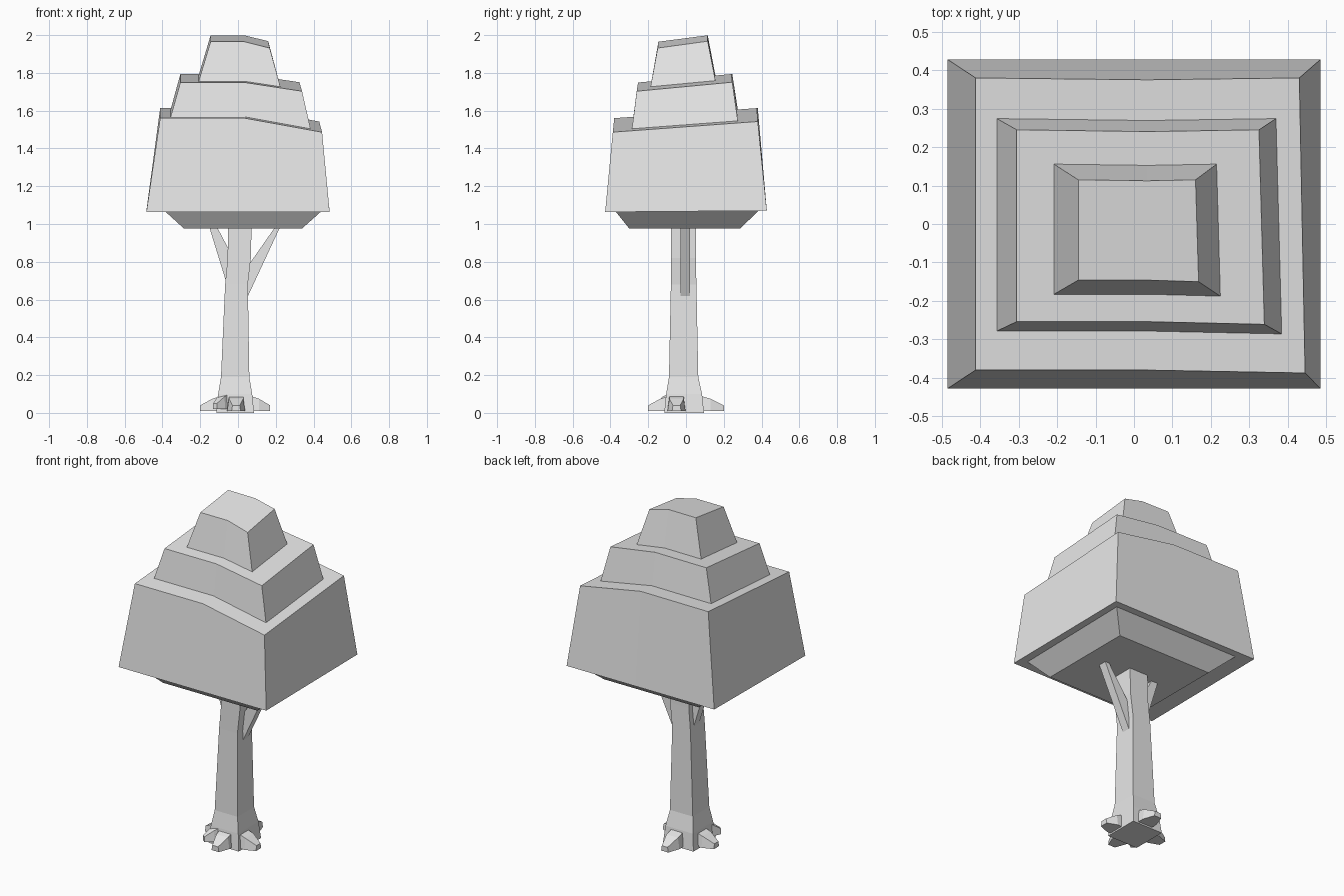
import bpy, bmesh, math
from mathutils import Matrix, Vector

cube = bpy.data.objects.get("Cube")
if cube:
    bpy.data.objects.remove(cube, do_unlink=True)

grey = bpy.data.materials.new("plain_grey")
grey.use_nodes = True
grey.diffuse_color = (0.8, 0.8, 0.8, 1)
grey.node_tree.nodes["Principled BSDF"].inputs["Base Color"].default_value = (0.8, 0.8, 0.8, 1)


def loft(name, rings, matrix=Matrix()):
    """Join rings of points with flat sides and cap both ends."""
    bm = bmesh.new()
    loops = [[bm.verts.new(matrix @ Vector(p)) for p in ring] for ring in rings]
    for low, high in zip(loops, loops[1:]):
        n = len(low)
        for i in range(n):
            j = (i + 1) % n
            bm.faces.new((low[i], low[j], high[j], high[i]))
    bm.faces.new(loops[0][::-1])
    bm.faces.new(loops[-1])
    bmesh.ops.recalc_face_normals(bm, faces=bm.faces[:])
    mesh = bpy.data.meshes.new(name)
    bm.to_mesh(mesh)
    bm.free()
    mesh.materials.append(grey)
    obj = bpy.data.objects.new(name, mesh)
    bpy.context.collection.objects.link(obj)
    return obj


def rect(x0, x1, y0, y1, z):
    return [(x0, y0, z), (x1, y0, z), (x1, y1, z), (x0, y1, z)]


def bent_ring(x0, x1, y0, y1, z, slope, drop, skew):
    """Rectangle rising to the back and folding down past its middle."""
    fold = 0.035
    points = [(x0, y0), (fold, y0), (x1 + skew, y0 - skew / 2),
              (x1, y1), (fold, y1 - skew / 3), (x0, y1)]
    return [(x, y, z + slope * y - drop * max(0, x - fold)) for x, y in points]


# Foliage: three stacked tapering tiers
loft("lower_foliage", [
    bent_ring(-0.485, 0.485, -0.428, 0.428, 1.067, 0.008, 0, 0),
    bent_ring(-0.412, 0.43, -0.38, 0.38, 1.587, 0.07, 0.18, 0.015)])
loft("middle_foliage", [
    bent_ring(-0.36, 0.372, -0.28, 0.276, 1.575, 0.07, 0.18, 0.015),
    bent_ring(-0.305, 0.325, -0.254, 0.245, 1.772, 0.09, 0.15, 0.014)])
loft("top_foliage", [
    bent_ring(-0.212, 0.218, -0.185, 0.158, 1.76, 0.09, 0.15, 0.01),
    bent_ring(-0.145, 0.16, -0.146, 0.115, 1.984, 0.13, 0.25, 0.008)])

# Sloped underside of the foliage
loft("foliage_underside", [
    rect(-0.285, 0.338, -0.30, 0.285, 0.975),
    rect(-0.395, 0.45, -0.38, 0.39, 1.075)])

# Square trunk, flared at the foot
loft("trunk", [
    rect(-0.115, 0.085, -0.115, 0.095, 0.0),
    rect(-0.105, 0.075, -0.105, 0.085, 0.1),
    rect(-0.09, 0.06, -0.09, 0.065, 0.19),
    rect(-0.068, 0.052, -0.08, 0.055, 0.68),
    rect(-0.055, 0.068, -0.08, 0.052, 0.82),
    rect(-0.052, 0.072, -0.08, 0.052, 1.0)])


# Tapering branches, each a side profile given a thickness
def branch(name, profile):
    loft(name, [[(x, y, z) for x, z in profile] for y in (-0.03, 0.02)])


branch("left_branch", [(0.03, 0.57), (0.235, 1.01), (0.215, 1.01), (0.03, 0.745)])
branch("right_branch", [(-0.04, 0.62), (-0.16, 1.01), (-0.125, 1.01), (-0.03, 0.83)])


# Roots: wedges that start inside the trunk and narrow to a blunt tip
def root(name, x, y, angle, length, width=0.095, lift=0.0):
    matrix = Matrix.Translation((x, y, 0.01 + lift)) @ Matrix.Rotation(math.radians(angle), 4, 'Z')
    inner, tip = width / 2, width / 4
    section = lambda r, w, h: [(r, -w, 0), (r, w, 0), (r, w * 0.8, h), (r, -w * 0.8, h)]
    loft(name, [section(0, inner, 0.085), section(length * 0.5, inner, 0.065),
                section(length, tip, 0.03)], matrix)


root("left_root", 0.05, -0.05, 0, 0.12)
root("back_root", 0.0, 0.06, 90, 0.14)
root("right_root", -0.07, 0.0, 180, 0.13)
root("front_root", -0.01, -0.07, 270, 0.13)
root("corner_root", -0.06, -0.07, 232, 0.1, 0.06, 0.01)
